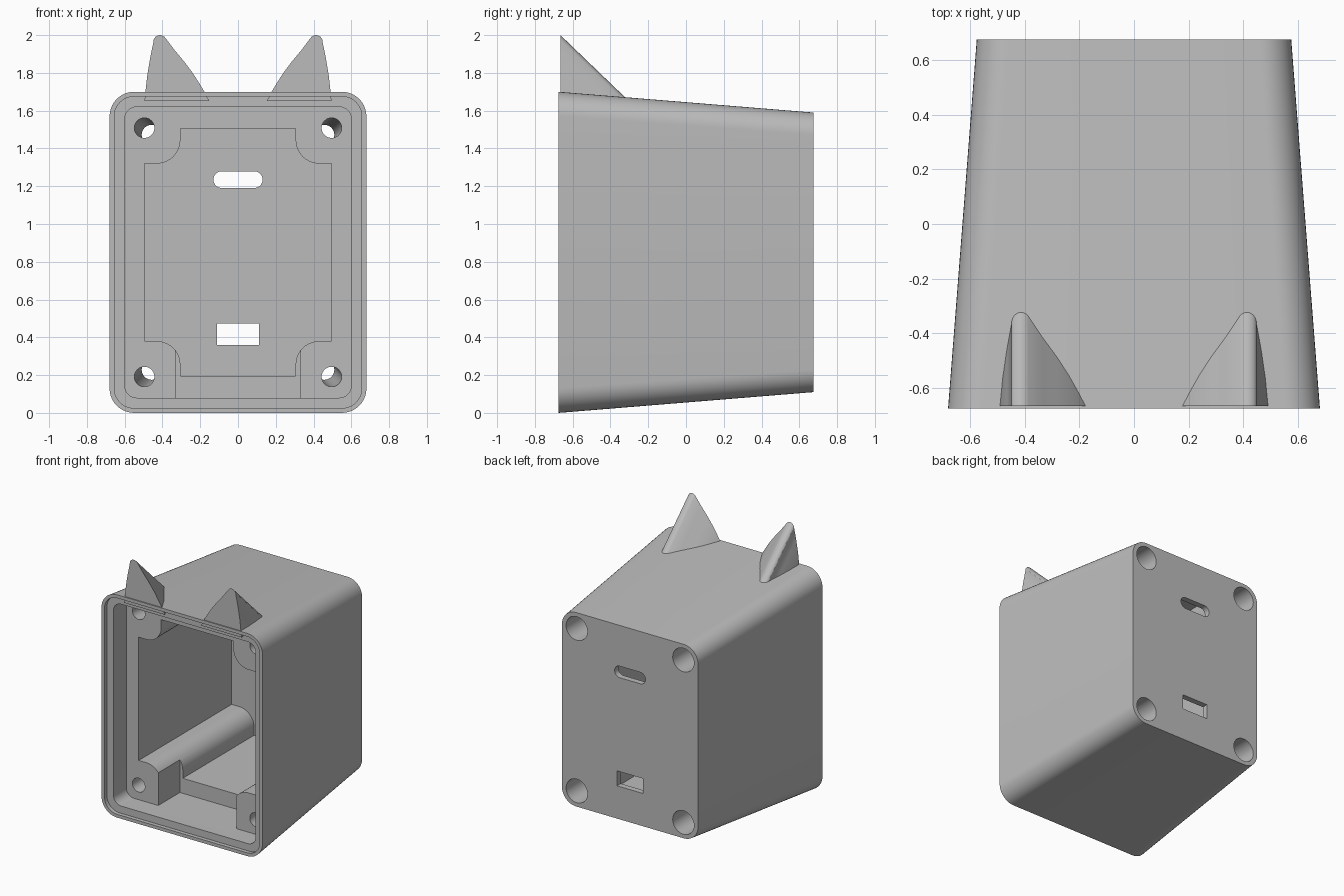
import bpy, bmesh
from math import sin, cos, pi

cube = bpy.data.objects.get("Cube")
if cube:
    bpy.data.objects.remove(cube, do_unlink=True)

MID = 0.85  # height of the housing's centre line
FRONT, BACK = -0.675, 0.675

grey = bpy.data.materials.new("plain grey")
grey.use_nodes = True
grey.diffuse_color = (0.5, 0.5, 0.5, 1)
grey.node_tree.nodes["Principled BSDF"].inputs["Base Color"].default_value = (0.5, 0.5, 0.5, 1)


def arc(cx, cz, r, start, end, n=10):
    return [(cx + r * cos(start + (end - start) * i / n),
             cz + r * sin(start + (end - start) * i / n)) for i in range(n + 1)]


def four_way(q):
    """Mirror a quarter outline into a closed one."""
    return (q + [(-x, z) for x, z in reversed(q)] + [(-x, -z) for x, z in q]
            + [(x, -z) for x, z in reversed(q)])


def rounded(hw, hh, r):
    return four_way(arc(hw - r, hh - r, r, 0, pi / 2))


def circle(cx, cz, r):
    return arc(cx, cz, r, 0, 2 * pi, 32)[:-1]


def solid(name, ring_a, ring_b):
    """Closed solid between two rings of 3D points."""
    bm = bmesh.new()
    a = [bm.verts.new(p) for p in ring_a]
    b = [bm.verts.new(p) for p in ring_b]
    bm.faces.new(a)
    bm.faces.new(b)
    for i in range(len(a)):
        j = (i + 1) % len(a)
        bm.faces.new((a[i], a[j], b[j], b[i]))
    bmesh.ops.recalc_face_normals(bm, faces=bm.faces)
    mesh = bpy.data.meshes.new(name)
    bm.to_mesh(mesh)
    bm.free()
    obj = bpy.data.objects.new(name, mesh)
    bpy.context.collection.objects.link(obj)
    mesh.materials.append(grey)
    return obj


def loft(name, shape_a, y_a, shape_b, y_b, cz=MID):
    return solid(name, [(x, y_a, z + cz) for x, z in shape_a],
                 [(x, y_b, z + cz) for x, z in shape_b])


def activate(obj):
    bpy.ops.object.select_all(action="DESELECT")
    obj.select_set(True)
    bpy.context.view_layer.objects.active = obj


def cut(obj, cutter):
    cutter.hide_render = True
    mod = obj.modifiers.new("cut", "BOOLEAN")
    mod.operation = "DIFFERENCE"
    mod.solver = "EXACT"
    mod.object = cutter
    activate(obj)
    bpy.ops.object.modifier_apply(modifier=mod.name)
    bpy.data.objects.remove(cutter, do_unlink=True)


def smooth(obj):
    activate(obj)
    bpy.ops.object.shade_smooth_by_angle(angle=pi / 6)


# Tapered outer housing
housing = loft("housing", rounded(0.68, 0.85, 0.13), FRONT, rounded(0.575, 0.74, 0.12), BACK)

# Stepped recess behind the front rim
for hw, hh, r, depth in ((0.655, 0.825, 0.105, 0.03), (0.6, 0.77, 0.065, 0.185)):
    shape = rounded(hw, hh, r)
    cut(housing, loft("recess_cutter", shape, FRONT - 0.1, shape, FRONT + depth))

# Main cavity, leaving a rounded screw post in each corner
post = arc(0.43, 0.595, 0.125, -pi / 2, -pi)
cavity = four_way([(0.495, 0.47)] + post + [(0.305, 0.655)])
cut(housing, loft("cavity_cutter", cavity, FRONT + 0.1, cavity, BACK - 0.045))

# Notch in the floor between the lower posts
notch = four_way([(0.33, 0.15)])
cut(housing, loft("notch_cutter", notch, FRONT + 0.1, notch, FRONT + 0.445, 0.23))

# Screw holes with wide counterbores at the back
for sx in (-1, 1):
    for sz in (-1, 1):
        cut(housing, loft("screw_cutter", circle(0.497 * sx, 0.66 * sz, 0.053), FRONT + 0.15,
                          circle(0.455 * sx, 0.62 * sz, 0.053), BACK - 0.15))
        bore = circle(0.45 * sx, 0.62 * sz, 0.09)
        cut(housing, loft("bore_cutter", bore, BACK - 0.2, bore, BACK + 0.1))

# Openings in the back wall
slot = rounded(0.13, 0.044, 0.0435)
cut(housing, loft("slot_cutter", slot, BACK - 0.2, slot, BACK + 0.1, 1.235))
port = four_way([(0.11, 0.057)])
cut(housing, loft("port_cutter", port, BACK - 0.2, port, BACK + 0.1, 0.417))
smooth(housing)

# Ears: a flat front profile swept back and down along a straight slope
EAR_Y, EAR_BASE = -0.665, 1.65
outline = [(0.495, 1.65), (0.49, 1.7), (0.48, 1.79), (0.465, 1.88), (0.447, 1.967)]
outline += arc(0.413, 1.965, 0.035, 0.2, 2.4, 8)
outline += [(0.335, 1.92), (0.285, 1.86), (0.24, 1.8), (0.205, 1.745), (0.178, 1.7), (0.152, 1.65)]
for name, s in (("left_ear", 1), ("right_ear", -1)):
    front = [(s * x, EAR_Y, z) for x, z in outline]
    base = [(s * x, EAR_Y + (z - EAR_BASE) * 1.04, EAR_BASE) for x, z in outline]
    ear = solid(name, front, base)
    bm = bmesh.new()
    bm.from_mesh(ear.data)
    bmesh.ops.remove_doubles(bm, verts=bm.verts, dist=0.0005)
    bmesh.ops.recalc_face_normals(bm, faces=bm.faces)
    bm.to_mesh(ear.data)
    bm.free()
    smooth(ear)
